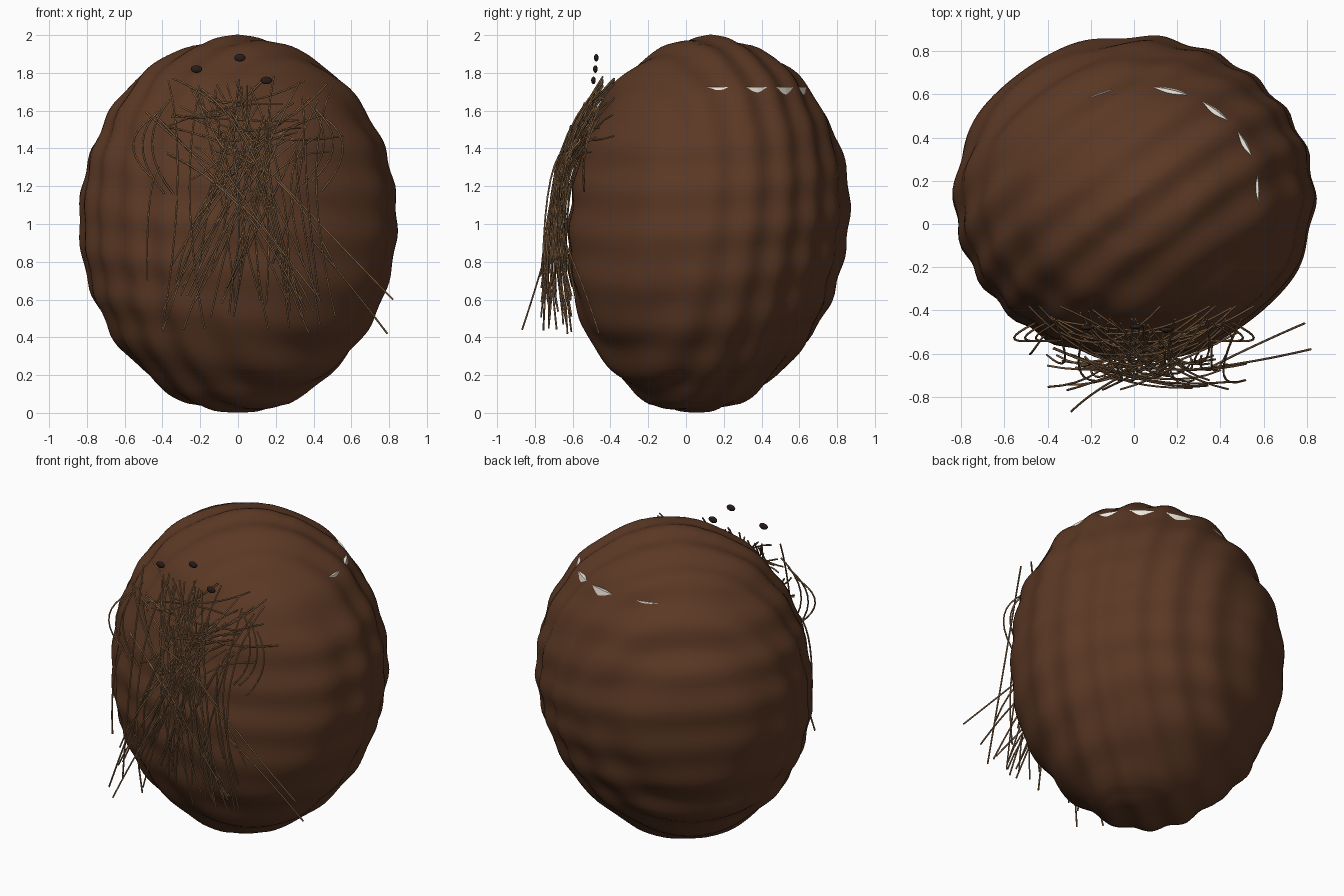
import bpy, bmesh, math, random
from mathutils import Vector

if "Cube" in bpy.data.objects:
    bpy.data.objects.remove(bpy.data.objects["Cube"])
random.seed(11)


def material(name, rgb):
    m = bpy.data.materials.new(name)
    m.diffuse_color = (*rgb, 1)
    m.use_nodes = True
    m.node_tree.nodes["Principled BSDF"].inputs["Base Color"].default_value = m.diffuse_color
    return m


BROWN = material("husk_brown", (0.105, 0.04, 0.018))
FIBRE = material("fibre_brown", (0.24, 0.13, 0.06))
DARK = material("eye_dark", (0.02, 0.012, 0.01))
WHITE = material("flesh_white", (0.9, 0.85, 0.76))

# (height, half width) outline of the husk
PROFILE = [(0.012, 0.0), (0.018, 0.16), (0.08, 0.32), (0.2, 0.48), (0.4, 0.66), (0.6, 0.76),
           (0.8, 0.815), (1.0, 0.836), (1.2, 0.82), (1.4, 0.772), (1.6, 0.67), (1.7, 0.598),
           (1.8, 0.50), (1.9, 0.36), (1.97, 0.18), (1.988, 0.0)]
LOW, HIGH = PROFILE[0][0], PROFILE[-1][0]


def radius(z):
    z = min(max(z, LOW), HIGH)
    for (z0, r0), (z1, r1) in zip(PROFILE, PROFILE[1:]):
        if z0 <= z <= z1:
            return r0 + (r1 - r0) * (z - z0) / (z1 - z0)
    return 0.0


def centre_y(z):
    return 0.04 + 0.088 * min(1, z / 1.1)


def finish(bm, name, mat, smooth=True):
    bmesh.ops.recalc_face_normals(bm, faces=bm.faces)
    me = bpy.data.meshes.new(name)
    bm.to_mesh(me)
    bm.free()
    for p in me.polygons:
        p.use_smooth = smooth
    me.materials.append(mat)
    ob = bpy.data.objects.new(name, me)
    bpy.context.collection.objects.link(ob)


def lathe(bm, rings, n, place):
    """Closed stack of rings; the first and last rows are single points."""
    rows = []
    for i, (z, r) in enumerate(rings):
        k = 1 if i in (0, len(rings) - 1) else n
        rows.append([bm.verts.new(place(r, 2 * math.pi * j / n, z)) for j in range(k)])
    for a, b in zip(rows, rows[1:]):
        for j in range(n):
            q = [a[j % len(a)], a[(j + 1) % len(a)], b[(j + 1) % len(b)], b[j % len(b)]]
            bm.faces.new(list(dict.fromkeys(q)))


# Husk: egg with shallow diagonal and horizontal ripples
def husk_point(r, a, z):
    p = Vector((r * math.cos(a), 0.89 * r * math.sin(a) + centre_y(z), z))
    out = Vector((math.cos(a) * r, math.sin(a) * r, (z - 1) * 0.6))
    if out.length:
        out.normalize()
    w = 0.010 * math.sin(31 * (0.8 * p.y - 0.6 * p.x) + 2 * math.sin(2.2 * p.z))
    w += 0.006 * math.sin(26 * p.z + 3 * p.x - 2 * p.y)
    return p + out * w


rings = [(LOW, 0)]
N = 90
for i in range(1, N):
    z = (LOW + HIGH) / 2 - (HIGH - LOW) / 2 * math.cos(math.pi * i / N)
    offsets = [k / 4 * min(0.04, z - LOW, HIGH - z) for k in range(-4, 5)]
    rings.append((z, sum(radius(z + d) for d in offsets) / 9))
rings.append((HIGH, 0))
bm = bmesh.new()
lathe(bm, rings, 140, husk_point)
finish(bm, "husk", BROWN)

# Flesh: white inner bowl whose rim just breaks through the husk
bm = bmesh.new()
FLESH = [(0.2, 0), (0.25, 0.25), (0.5, 0.53), (0.9, 0.66), (1.3, 0.63), (1.55, 0.575),
         (1.68, 0.55), (1.725, 0.542), (1.725, 0)]
lathe(bm, FLESH, 64, lambda r, a, z: Vector((r * math.cos(a) + 0.036, r * 0.9 * math.sin(a) + 0.15, z)))
finish(bm, "flesh", WHITE, False)

# Three germination eyes
for i, (x, y, z) in enumerate([(-0.22, -0.48, 1.82), (0.01, -0.475, 1.88), (0.15, -0.49, 1.76)]):
    bpy.ops.mesh.primitive_uv_sphere_add(segments=20, ring_count=10, radius=1, location=(x, y, z))
    eye = bpy.context.object
    eye.name = f"eye_{i + 1}"
    eye.scale = (0.03, 0.012, 0.02)
    bpy.ops.object.shade_smooth()
    eye.data.materials.append(DARK)

# Fibres: a beard of thin bent strands on the front
cu = bpy.data.curves.new("fibres", 'CURVE')
cu.dimensions = '3D'
cu.bevel_depth = 0.005
cu.bevel_resolution = 1
cu.use_fill_caps = True
cu.materials.append(FIBRE)


def strand(a, b, c):
    """Quadratic bend from a to c, pulled towards b."""
    sp = cu.splines.new('POLY')
    sp.points.add(9)
    for i, p in enumerate(sp.points):
        t = i / 9
        q = a * (1 - t) ** 2 + b * 2 * t * (1 - t) + c * t * t
        p.co = (*q, 1)


def front(x, z, gap):
    """Point just in front of the husk."""
    r = radius(z)
    s = max(0.2, 1 - (x / max(r, 0.05)) ** 2) ** 0.5
    return Vector((x, centre_y(z) - 0.89 * r * s - gap, z))


R = random.uniform
for i in range(46):   # long hanging strands
    x0 = R(-0.4, 0.5)
    x2 = R(-0.42, 0.52)
    a = front(x0, R(1.35, 1.8), R(0.05, 0.11))
    a.y = min(a.y, -0.44)
    end = Vector((x2, R(-0.78, -0.6), R(0.42, 0.8)))
    strand(a, Vector(((x0 + x2) * 0.4 + R(-0.2, 0.2), R(-0.8, -0.67), R(1.1, 1.4))), end)
for i in range(24):   # crossing strands near the top
    s = random.choice((-1, 1))
    x0, x2 = s * R(0.1, 0.56), -s * R(-0.1, 0.35)
    a, c = front(x0, R(1.45, 1.77), R(0.02, 0.08)), front(x2, R(0.95, 1.65), R(0.05, 0.1))
    a.y, c.y = min(a.y, -0.38), min(c.y, -0.5)
    strand(a, front((x0 + x2) / 2, R(1.3, 1.7), R(0.07, 0.13)), c)
for s in (-1, 1):     # bowed strands at the sides
    for k in range(3):
        x = s * (0.36 + 0.05 * k)
        strand(Vector((x, -0.46, 1.66 - 0.05 * k)), Vector((x + s * 0.2, -0.56, 1.42)),
               Vector((x - 0.02 * s, -0.54, R(1.15, 1.25))))
# stray strands
for p in [((0.36, -0.66, 0.95), (0.58, -0.55, 0.7), (0.79, -0.46, 0.42)),
          ((0.2, -0.68, 1.25), (0.48, -0.66, 0.95), (0.82, -0.58, 0.6)),
          ((-0.48, -0.6, 0.7), (-0.49, -0.62, 1.2), (-0.42, -0.52, 1.3)),
          ((-0.05, -0.7, 1.0), (-0.2, -0.78, 0.7), (-0.29, -0.868, 0.44))]:
    strand(*map(Vector, p))
bpy.context.collection.objects.link(bpy.data.objects.new("fibres", cu))
